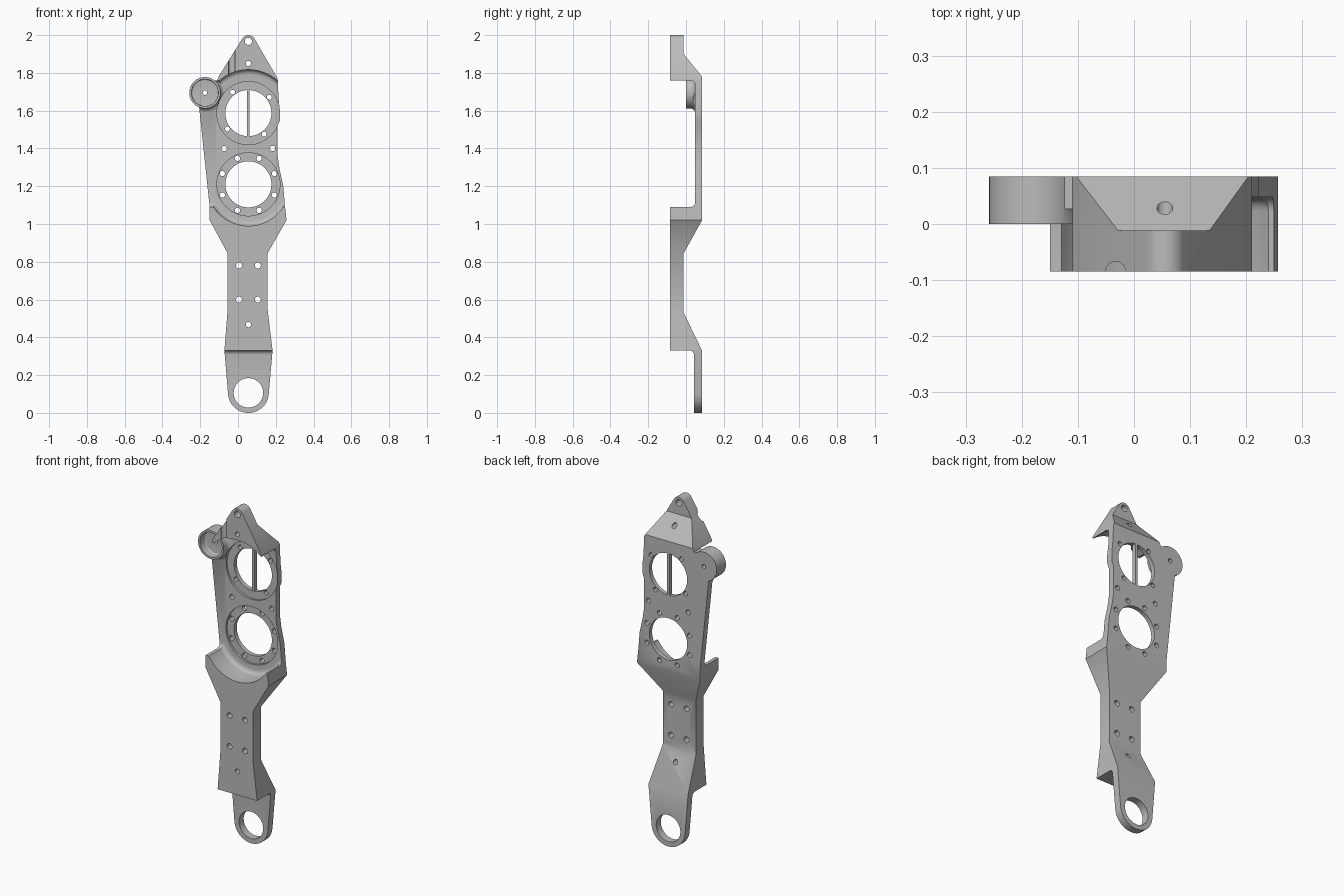
import bpy, bmesh
from math import sin, cos, radians
from mathutils import Vector

if "Cube" in bpy.data.objects:
    bpy.data.objects.remove(bpy.data.objects["Cube"], do_unlink=True)

grey = bpy.data.materials.new("plain grey")
grey.use_nodes = True
grey.diffuse_color = (0.5, 0.5, 0.5, 1)
grey.node_tree.nodes["Principled BSDF"].inputs["Base Color"].default_value = (0.5, 0.5, 0.5, 1)

CX, UP, LOW = 0.055, 1.587, 1.21      # shared axis and the two ring heights
CUP = (-0.175, 1.695)
BACK = 0.085


def arc(cx, cz, r, a, b, n):
    return [(cx + r * cos(radians(a + (b - a) * i / n)),
             cz + r * sin(radians(a + (b - a) * i / n))) for i in range(n + 1)]


def circle(cx, cz, r, n=48):
    return arc(cx, cz, r, 0, 360, n)[:-1]


def prism(name, pts, lo, hi, axis="y", fillet=0):
    """Extrude a profile along an axis; fillet rounds the far end."""
    place = {"y": lambda p, d: (p[0], d, p[1]),
             "x": lambda p, d: (d, p[0], p[1]),
             "z": lambda p, d: (p[0], p[1], d)}[axis]
    bm = bmesh.new()
    near = [bm.verts.new(place(p, lo)) for p in pts]
    far = [bm.verts.new(place(p, hi)) for p in pts]
    bm.faces.new(near)
    cap = bm.faces.new(far)
    for i in range(len(pts)):
        j = (i + 1) % len(pts)
        bm.faces.new((near[i], near[j], far[j], far[i]))
    bmesh.ops.recalc_face_normals(bm, faces=bm.faces)
    if fillet:
        bmesh.ops.bevel(bm, geom=list(cap.edges), offset=fillet, segments=5,
                        profile=0.5, affect="EDGES")
    return finish(name, bm)


def finish(name, bm):
    me = bpy.data.meshes.new(name)
    bm.to_mesh(me)
    bm.free()
    me.materials.append(grey)
    ob = bpy.data.objects.new(name, me)
    bpy.context.collection.objects.link(ob)
    return ob


def combine(target, tool, op):
    mod = target.modifiers.new("combine", "BOOLEAN")
    mod.operation, mod.object, mod.solver = op, tool, "EXACT"
    bpy.context.view_layer.update()
    deps = bpy.context.evaluated_depsgraph_get()
    me = bpy.data.meshes.new_from_object(target.evaluated_get(deps))
    target.modifiers.clear()
    target.data = me
    bpy.data.objects.remove(tool, do_unlink=True)


def cut(target, pts, lo=-0.3, hi=0.3, axis="y", fillet=0):
    combine(target, prism("cutter", pts, lo, hi, axis, fillet), "DIFFERENCE")


# Front outline, clockwise from the rounded tip
outline = arc(CX, 1.963, 0.037, 150, 30, 12) + [
    (0.21, 1.77), (0.215, 1.66), (0.222, 1.6), (0.222, 1.55), (0.21, 1.52),
    (0.21, 1.36), (0.22, 1.29), (0.24, 1.2), (0.248, 1.1), (0.257, 1.02),
    (0.157, 0.845), (0.157, 0.545), (0.183, 0.33)]
outline += arc(CX, 0.108, 0.108, -5, -175, 28)
outline += [(-0.072, 0.33), (-0.055, 0.545), (-0.055, 0.845), (-0.15, 1.02),
            (-0.15, 1.09), (-0.205, 1.61), (-0.21, 1.76), (-0.11, 1.76), (-0.1, 1.785)]

# Side profile with the offset front and back faces
side = [(-0.085, 0.33), (-0.085, 2.1), (-0.012, 2.1), (-0.012, 1.9), (BACK, 1.78),
        (BACK, 1.02), (-0.012, 0.845), (-0.012, 0.53), (BACK, 0.33), (BACK, -0.1),
        (0.042, -0.1)] + arc(0.02, 0.308, 0.022, 0, 90, 5)

body = prism("arm_body", outline, -0.2, 0.2)
combine(body, prism("side_shape", side, -0.6, 0.6, "x"), "INTERSECT")

# Wide filleted recess with rounded top and bottom walls
recess = (arc(CX, LOW, 0.22, 213, 327, 28) + [(0.4, 1.09), (0.4, 1.76)]
          + arc(CX, UP, 0.23, 49, 131, 24) + [(-0.4, 1.76), (-0.4, 1.09)])
cut(body, recess, -0.3, 0.048, fillet=0.025)

# Ring pockets and large openings
for z in (UP, LOW):
    cut(body, circle(CX, z, 0.167, 64), -0.3, 0.06)
    cut(body, circle(CX, z, 0.122, 64))
cut(body, circle(CX, 0.106, 0.078))

# Vertical groove beside the tip
cut(body, circle(-0.033, -0.085, 0.018, 24), 1.7, 2.1, "z")

# Flared foot of the cup, kept inside the outline
bm = bmesh.new()
profile = [(0.08, 0.0)] + [(0.115 - 0.035 * cos(radians(a)), 0.015 + 0.035 * sin(radians(a)))
                           for a in range(0, 91, 18)] + [(0.115, 0.06)]
rings = [[bm.verts.new((x, y, z)) for x, z in circle(*CUP, r)] for r, y in profile]
for a, b in zip(rings, rings[1:]):
    for i in range(len(a)):
        j = (i + 1) % len(a)
        bm.faces.new((a[i], a[j], b[j], b[i]))
bm.faces.new(rings[0])
bm.faces.new(rings[-1])
bmesh.ops.recalc_face_normals(bm, faces=bm.faces)
flare = finish("cup_flare", bm)
combine(flare, prism("limit", outline, -0.2, 0.2), "INTERSECT")
cut(flare, circle(CX, UP, 0.167, 64))
combine(body, flare, "UNION")

# Round cup with a shallow pocket
combine(body, prism("cup", circle(*CUP, 0.083, 64), 0.0, BACK), "UNION")
cut(body, circle(*CUP, 0.071, 64), -0.05, 0.046, fillet=0.006)

# Bolt holes
holes = [(CX, 1.967, 0.019), (CX, 1.85, 0.014), (CX, 0.467, 0.014), (*CUP, 0.012)]
holes += [(CX + s * 0.128, 1.4, 0.014) for s in (-1, 1)]
holes += [(CX + s * 0.05, z, 0.016) for s in (-1, 1) for z in (0.6, 0.78)]
holes += [(x, z, 0.013) for x, z in arc(CX, UP, 0.139, 37, 307, 3)]
holes += [(x, z, 0.014) for x, z in arc(CX, LOW, 0.149, 22.5, 337.5, 7)]
for x, z, r in holes:
    cut(body, circle(x, z, r, 20))

# Thin upright bar across the upper opening
w, h = 0.007, 0.125
bar = prism("opening_bar", [(CX - w, UP - h), (CX + w, UP - h), (CX + w, UP + h),
                            (CX - w, UP + h)], 0.062, BACK)

# Smooth curved walls, sharp machined edges
for ob in (body, bar):
    bpy.ops.object.select_all(action="DESELECT")
    ob.select_set(True)
    bpy.context.view_layer.objects.active = ob
    bpy.ops.object.shade_smooth_by_angle(angle=radians(30))
